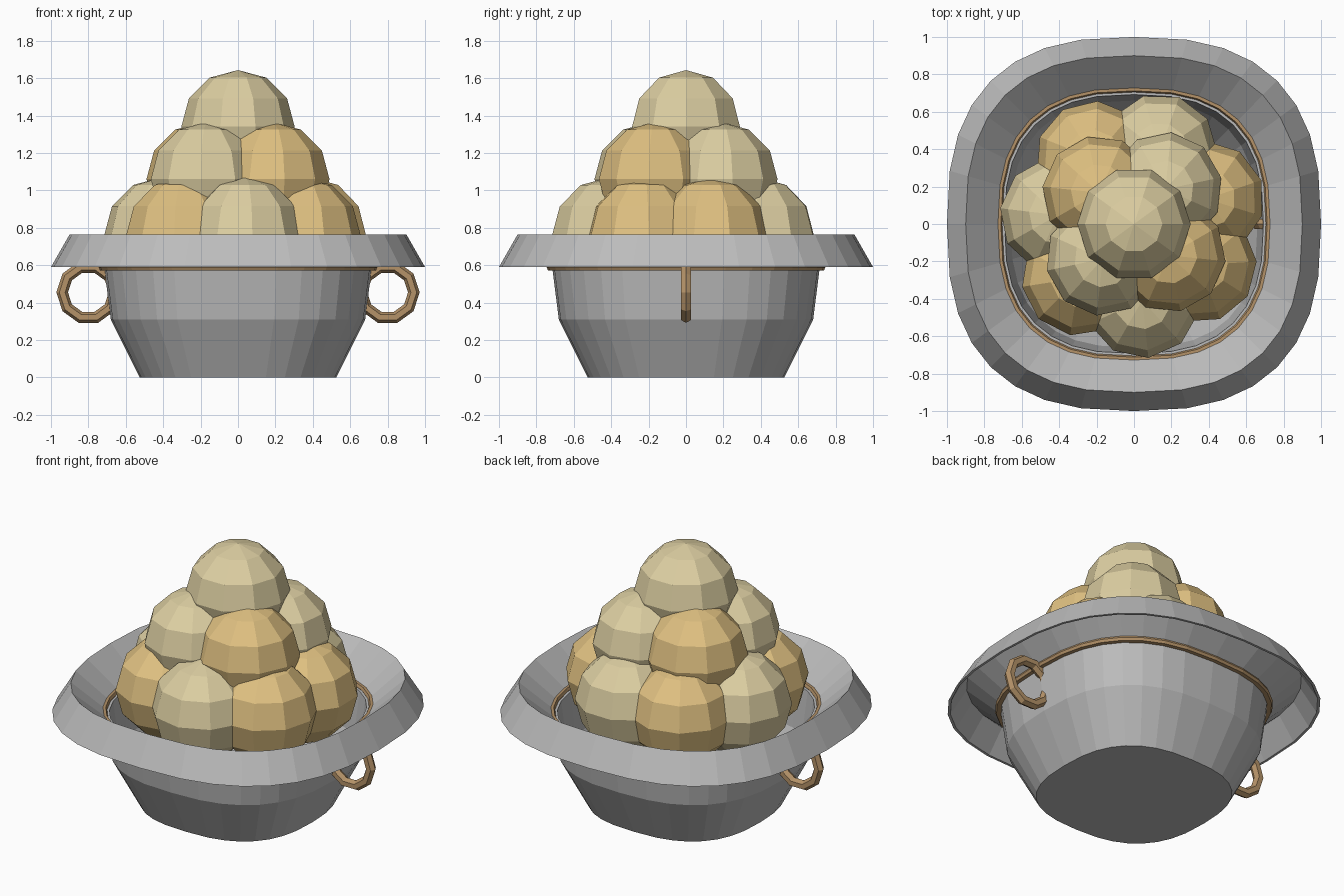
import bpy, bmesh, math

if "Cube" in bpy.data.objects:
    bpy.data.objects.remove(bpy.data.objects["Cube"])

SEGMENTS = 32
ROUNDNESS = 0.77   # below 1 turns the circle into a rounded square


def material(name, rgb):
    m = bpy.data.materials.new(name)
    m.diffuse_color = (*rgb, 1)
    m.use_nodes = True
    m.node_tree.nodes["Principled BSDF"].inputs["Base Color"].default_value = m.diffuse_color
    return m


GREY = material("steel grey", (0.50, 0.50, 0.50))
BRONZE = material("bronze", (0.46, 0.29, 0.14))
PALE = material("pale cream", (0.72, 0.62, 0.36))
GOLD = material("golden dough", (0.74, 0.53, 0.22))


def finish(name, bm, mat):
    bmesh.ops.recalc_face_normals(bm, faces=bm.faces)
    mesh = bpy.data.meshes.new(name)
    bm.to_mesh(mesh)
    bm.free()
    mesh.materials.append(mat)
    obj = bpy.data.objects.new(name, mesh)
    bpy.context.collection.objects.link(obj)
    return obj


def soft_power(v):
    return math.copysign(abs(v) ** ROUNDNESS, v) if abs(v) > 1e-6 else 0.0


def loft(name, profile, mat, closed=False):
    """Sweep an (r, z) profile round a rounded square; open ends on an axis are capped."""
    bm = bmesh.new()
    rings = []
    for r, z in profile:
        ring = []
        for i in range(SEGMENTS):
            a = 2 * math.pi * i / SEGMENTS
            ring.append(bm.verts.new((r * soft_power(math.cos(a)),
                                      r * soft_power(math.sin(a)), z)))
        rings.append(ring)
    pairs = list(zip(rings, rings[1:]))
    if closed:
        pairs.append((rings[-1], rings[0]))
    else:
        bm.faces.new(rings[0])
        bm.faces.new(rings[-1])
    for lo, hi in pairs:
        for i in range(SEGMENTS):
            j = (i + 1) % SEGMENTS
            bm.faces.new((lo[i], lo[j], hi[j], hi[i]))
    return finish(name, bm, mat)


# Bowl: outer wall up, lip, inner wall down to the floor
loft("bowl", [(0.525, 0), (0.68, 0.31), (0.715, 0.585),
              (0.692, 0.585), (0.66, 0.315), (0.505, 0.03)], GREY)

# Flared rim: thin folded ring, open underneath
loft("rim", [(1.0, 0.59), (0.9, 0.765), (0.722, 0.60),
             (0.735, 0.595), (0.898, 0.745), (0.985, 0.59)], GREY, closed=True)

# Band below the rim
loft("band", [(0.712, 0.572), (0.738, 0.572), (0.745, 0.588),
              (0.738, 0.605), (0.712, 0.605), (0.705, 0.588)], BRONZE, closed=True)

# Ring handles, partly sunk in the wall
for side, x in (("left", -0.80), ("right", 0.80)):
    bpy.ops.mesh.primitive_torus_add(location=(x, 0, 0.4545),
                                     rotation=(math.pi / 2, 0, 0),
                                     major_segments=10, minor_segments=6,
                                     major_radius=0.14, minor_radius=0.031)
    handle = bpy.context.object
    handle.name = side + "_handle"
    handle.data.materials.append(BRONZE)


def ball(name, angle, distance, z, radius, mat):
    bpy.ops.mesh.primitive_uv_sphere_add(
        segments=10, ring_count=6, radius=radius,
        location=(distance * math.cos(angle), distance * math.sin(angle), z),
        rotation=(0, 0, angle + math.radians(18)))
    obj = bpy.context.object
    obj.name = name
    obj.data.materials.append(mat)


# Stacked balls: count, first angle, ring distance, height, radius
TIERS = [("lower", 7, 19, 0.41, 0.76, 0.31),
         ("middle", 4, 138, 0.25, 1.06, 0.305),
         ("top", 1, 0, 0.0, 1.34, 0.303)]
for tier, count, start, distance, z, radius in TIERS:
    for i in range(count):
        mat = PALE if i % 2 or count == 1 else GOLD
        ball(f"{tier}_ball_{i + 1}", math.radians(start + 360 * i / count),
             distance, z, radius, mat)
